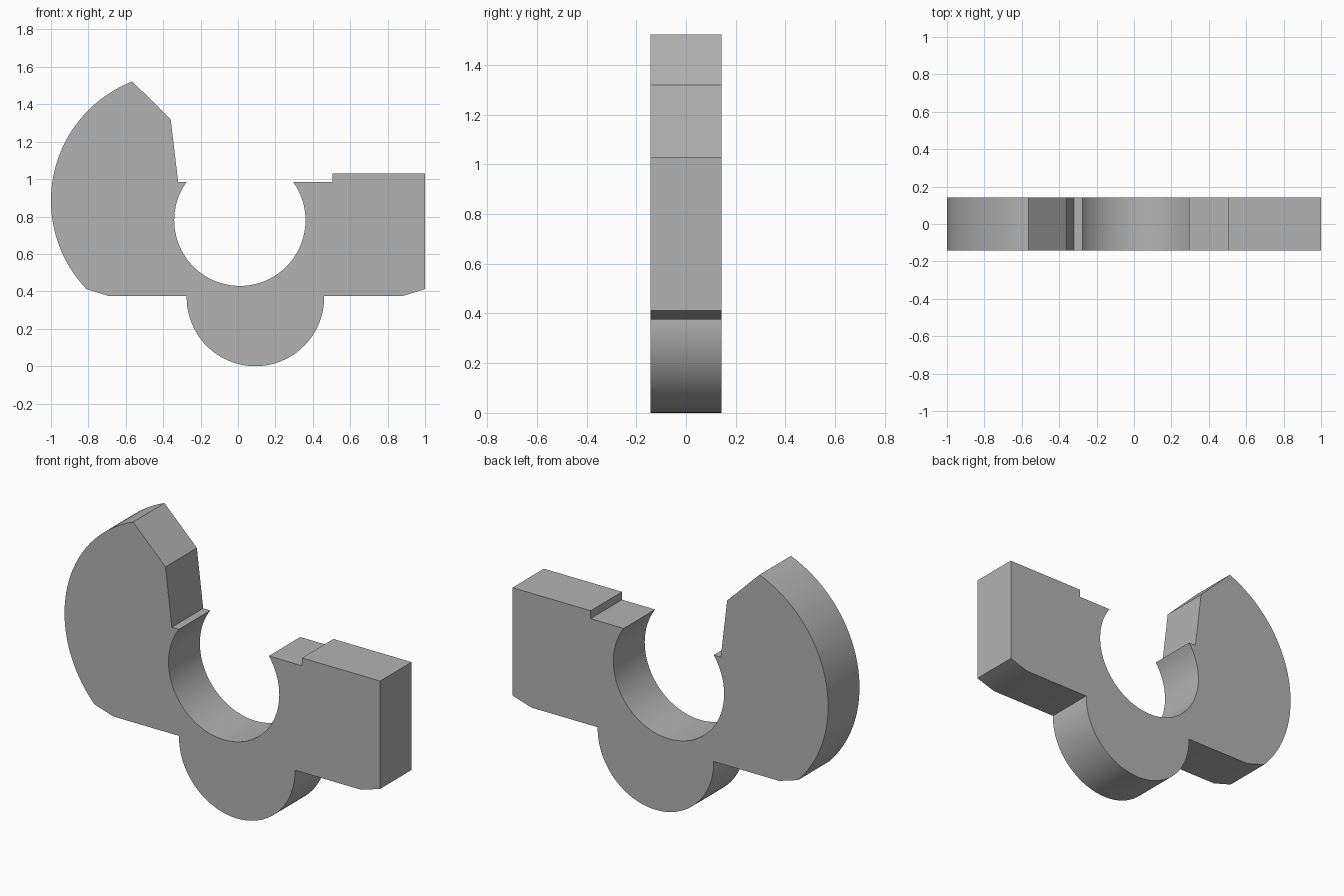
import bpy
import bmesh
from math import atan2, cos, sin, radians, tau

HALF_DEPTH = 0.142

cube = bpy.data.objects.get("Cube")
if cube:
    bpy.data.objects.remove(cube, do_unlink=True)


def flat_material(name, color):
    mat = bpy.data.materials.new(name)
    mat.use_nodes = True
    mat.diffuse_color = color
    mat.node_tree.nodes["Principled BSDF"].inputs["Base Color"].default_value = color
    return mat


def arc(center, radius, start, end, steps, clockwise=False):
    """Points on a circle, running from the direction of start to that of end."""
    cx, cz = center
    a = atan2(start[1] - cz, start[0] - cx)
    b = atan2(end[1] - cz, end[0] - cx)
    sweep = -((a - b) % tau) if clockwise else (b - a) % tau
    angles = [a + sweep * i / steps for i in range(steps + 1)]
    return [(cx + radius * cos(t), cz + radius * sin(t)) for t in angles]


def extruded_plate(name, outline, half_depth, mat):
    bm = bmesh.new()
    face = bm.faces.new([bm.verts.new((x, -half_depth, z)) for x, z in outline])
    back = bmesh.ops.extrude_face_region(bm, geom=[face], use_keep_orig=True)
    verts = [g for g in back["geom"] if isinstance(g, bmesh.types.BMVert)]
    bmesh.ops.translate(bm, verts=verts, vec=(0, 2 * half_depth, 0))
    bmesh.ops.recalc_face_normals(bm, faces=bm.faces)
    mesh = bpy.data.meshes.new(name)
    bm.to_mesh(mesh)
    bm.free()
    mesh.materials.append(mat)
    obj = bpy.data.objects.new(name, mesh)
    bpy.context.collection.objects.link(obj)
    return obj


# Open bore, from the left lip under and up to the right lip
bore = arc((0.01, 0.78), 0.351, (-0.275, 0.985), (0.295, 0.985), 64)
# Stepped block
block = [(0.505, 0.985), (0.505, 1.03), (1.0, 1.03), (1.0, 0.412), (0.88, 0.375)]
# Round lobe underneath
lobe = arc((0.093, 0.3675), 0.3675, (0.46, 0.375), (-0.275, 0.375), 64, clockwise=True)
# Chamfered foot of the horn
foot = [(-0.69, 0.375)]
# Curved back of the horn
horn_back = arc((-0.316, 0.885), 0.684, (-0.81, 0.412), (-0.565, 1.522), 48, clockwise=True)
# Bevelled tip and inner edge of the horn
horn_tip = [(-0.36, 1.32), (-0.32, 0.985)]

grey = flat_material("plain grey", (0.45, 0.45, 0.45, 1.0))
body = extruded_plate("clamp_body", bore + block + lobe + foot + horn_back + horn_tip,
                      HALF_DEPTH, grey)

# Smooth curved walls, crisp corners
bpy.ops.object.select_all(action='DESELECT')
body.select_set(True)
bpy.context.view_layer.objects.active = body
bpy.ops.object.shade_smooth_by_angle(angle=radians(20))
